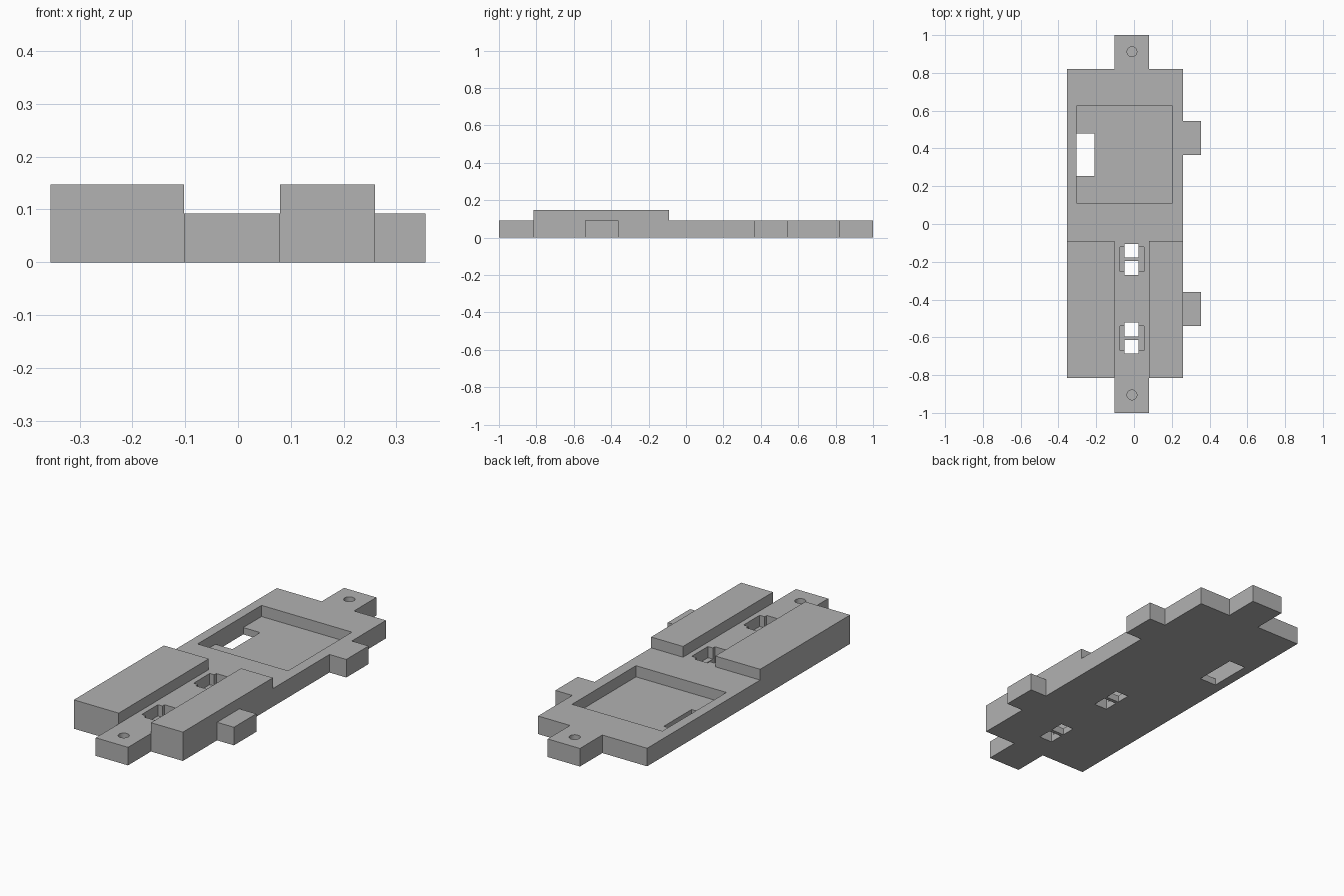
import bpy
import bmesh

cube = bpy.data.objects.get("Cube")
if cube:
    bpy.data.objects.remove(cube, do_unlink=True)

grey = bpy.data.materials.new("plain grey")
grey.use_nodes = True
GREY = (0.445, 0.445, 0.445, 1)
grey.diffuse_color = GREY
grey.node_tree.nodes["Principled BSDF"].inputs["Base Color"].default_value = GREY

PLATE, TOP = 0.092, 0.147     # plate height, rail height
FLOOR = 0.035                 # floor of the pocket and slot recesses
ABOVE, BELOW = 0.3, -0.1      # cutter overshoot


def finish(name, bm):
    bmesh.ops.recalc_face_normals(bm, faces=bm.faces)
    mesh = bpy.data.meshes.new(name)
    bm.to_mesh(mesh)
    bm.free()
    mesh.materials.append(grey)
    obj = bpy.data.objects.new(name, mesh)
    bpy.context.collection.objects.link(obj)
    return obj


def prism(name, outline, z0, z1):
    bm = bmesh.new()
    face = bm.faces.new([bm.verts.new((x, y, z0)) for x, y in outline])
    ext = bmesh.ops.extrude_face_region(bm, geom=[face])
    verts = [v for v in ext["geom"] if isinstance(v, bmesh.types.BMVert)]
    bmesh.ops.translate(bm, verts=verts, vec=(0, 0, z1 - z0))
    return finish(name, bm)


def box(name, x0, x1, y0, y1, z0, z1):
    return prism(name, [(x0, y0), (x1, y0), (x1, y1), (x0, y1)], z0, z1)


def cylinder(name, x, y, r, z0, z1):
    bm = bmesh.new()
    bmesh.ops.create_cone(bm, cap_ends=True, segments=32, radius1=r, radius2=r, depth=z1 - z0)
    bmesh.ops.translate(bm, verts=bm.verts, vec=(x, y, (z0 + z1) / 2))
    return finish(name, bm)


def combine(target, tool, operation):
    tool.hide_render = True
    mod = target.modifiers.new(operation.lower(), "BOOLEAN")
    mod.operation = operation
    mod.solver = "EXACT"
    mod.object = tool
    bpy.context.view_layer.objects.active = target
    bpy.ops.object.modifier_apply(modifier=mod.name)
    bpy.data.objects.remove(tool, do_unlink=True)


# Plate outline with end tabs and two side tabs
L, R, SIDE = -0.355, 0.26, 0.355
TL, TR = -0.102, 0.08
FRONT, BACK = -0.815, 0.82
outline = [(L, FRONT), (TL, FRONT), (TL, -1), (TR, -1), (TR, FRONT), (R, FRONT)]
for y0, y1 in ((-0.54, -0.36), (0.365, 0.545)):
    outline += [(R, y0), (SIDE, y0), (SIDE, y1), (R, y1)]
outline += [(R, BACK), (TR, BACK), (TR, 1), (TL, 1), (TL, BACK), (L, BACK)]
plate = prism("mounting_plate", outline, 0, PLATE)

# Raised rails either side of the central channel
for x0, x1 in ((L, TL), (TR, R)):
    combine(plate, box("raised_rail", x0, x1, FRONT, -0.09, 0, TOP), "UNION")

# Square pocket and the window through its floor
combine(plate, box("pocket", -0.305, 0.205, 0.11, 0.625, FLOOR, ABOVE), "DIFFERENCE")
combine(plate, box("window", -0.305, -0.21, 0.255, 0.478, BELOW, FLOOR + 0.02), "DIFFERENCE")

# Strap slots: a shallow recess with two through holes and a low bar between
for y in (-0.187, -0.604):
    combine(plate, box("slot_recess", -0.074, 0.053, y - 0.065, y + 0.065, FLOOR, ABOVE), "DIFFERENCE")
    for y0, y1 in ((y - 0.082, y - 0.009), (y + 0.009, y + 0.082)):
        combine(plate, box("slot_hole", -0.049, 0.025, y0, y1, BELOW, ABOVE), "DIFFERENCE")

# Blind screw holes in the end tabs
for y in (-0.905, 0.912):
    combine(plate, cylinder("screw_hole", -0.011, y, 0.026, FLOOR, ABOVE), "DIFFERENCE")

# Smooth only the round holes, keep the rest crisp
bpy.ops.object.select_all(action="DESELECT")
plate.select_set(True)
bpy.context.view_layer.objects.active = plate
bpy.ops.object.shade_smooth_by_angle()
